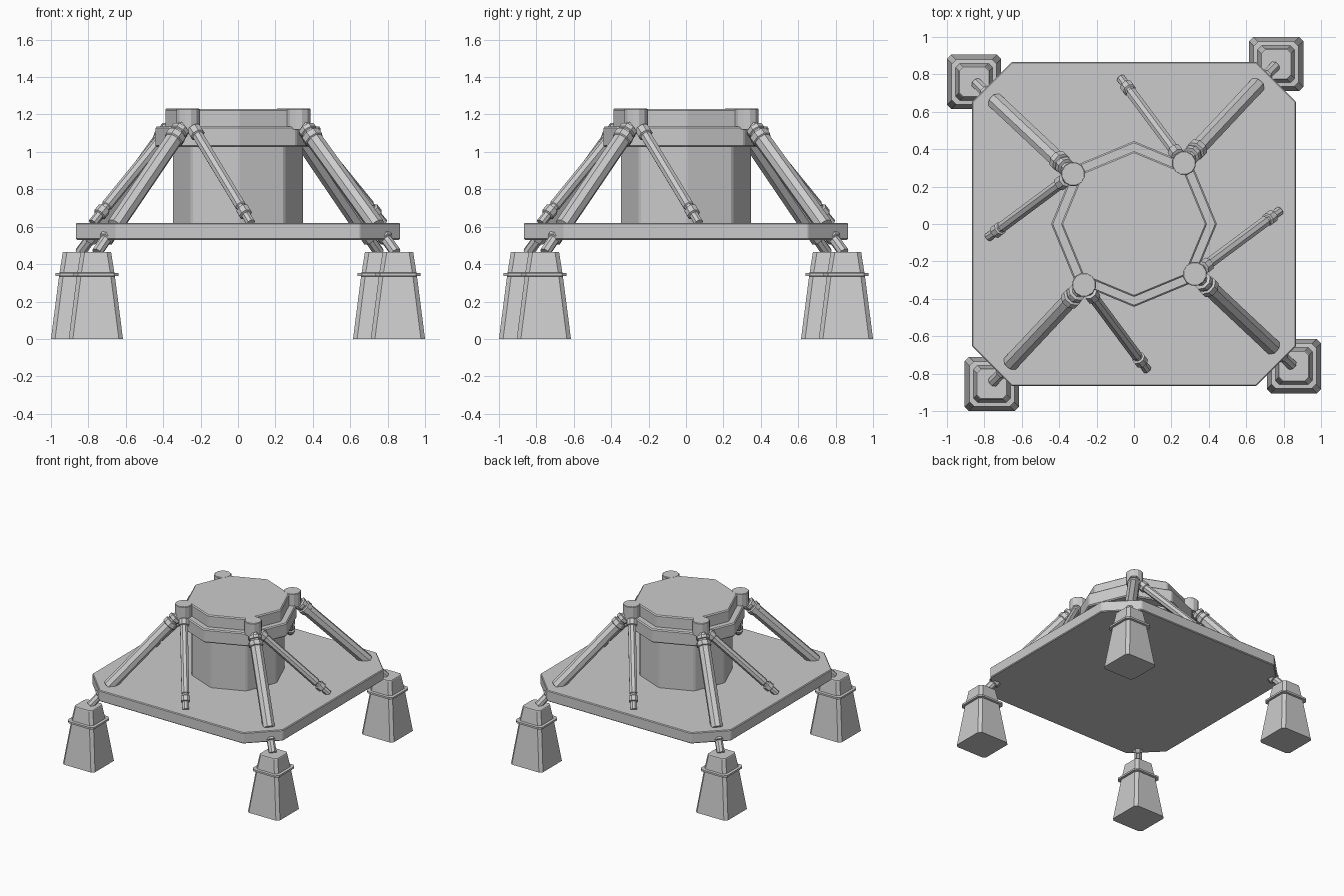
import bpy, bmesh
from math import pi, cos, sin
from mathutils import Vector, Matrix

if "Cube" in bpy.data.objects:
    bpy.data.objects.remove(bpy.data.objects["Cube"])


def loft(name, rings):
    """Skin a stack of equally sized rings and cap both ends."""
    bm = bmesh.new()
    loops = [[bm.verts.new(p) for p in ring] for ring in rings]
    n = len(loops[0])
    for a, b in zip(loops, loops[1:]):
        for i in range(n):
            j = (i + 1) % n
            bm.faces.new((a[i], a[j], b[j], b[i]))
    bm.faces.new(loops[0][::-1])
    bm.faces.new(loops[-1])
    bmesh.ops.recalc_face_normals(bm, faces=bm.faces)
    mesh = bpy.data.meshes.new(name)
    bm.to_mesh(mesh)
    bm.free()
    obj = bpy.data.objects.new(name, mesh)
    bpy.context.collection.objects.link(obj)
    return obj


def circle(r, z, n, turn=0.0):
    return [Vector((r * cos(turn + 2 * pi * i / n), r * sin(turn + 2 * pi * i / n), z))
            for i in range(n)]


def cut_square(h, c, z):
    """Square of half-width h with corners cut by c."""
    k = h - c
    return [Vector((x, y, z)) for x, y in
            ((h, -k), (h, k), (k, h), (-k, h), (-h, k), (-h, -k), (-k, -h), (k, -h))]


def lathe(name, profile, n, turn=0.0):
    return loft(name, [circle(r, z, n, turn) for r, z in profile])


def strut(name, start, end, profile):
    """Lathe a (radius, distance) profile along the line start -> end."""
    obj = lathe(name, profile, 8, pi / 8)
    d = Vector(end) - Vector(start)
    obj.data.transform(Matrix.Translation(start) @ d.to_track_quat('Z', 'Y').to_matrix().to_4x4())
    return obj


def bevel(obj, width):
    m = obj.modifiers.new("edge_bevel", 'BEVEL')
    m.width = width
    m.segments = 1
    m.limit_method = 'ANGLE'
    m.angle_limit = 0.5


# Deck plate
bevel(loft("deck_plate", [cut_square(0.867, 0.215, 0.53), cut_square(0.867, 0.215, 0.62)]), 0.006)

# Central octagonal body, collar ring and cap
bevel(lathe("body_drum", [(0.352, 0.60), (0.352, 1.04)], 8), 0.01)
bevel(lathe("body_collar", [(0.443, 1.025), (0.443, 1.135)], 8), 0.008)
bevel(lathe("body_cap", [(0.39, 1.12), (0.39, 1.23)], 8), 0.008)

# Strut profiles: thin neck, stepped collar, tube, thin rod, lower collar
MAIN = [(0.032, 0), (0.032, 0.075), (0.05, 0.08), (0.05, 0.105), (0.042, 0.11), (0.042, 0.12),
        (0.055, 0.125), (0.055, 0.16), (0.047, 0.165), (0.047, 0.81), (0.03, 0.815),
        (0.03, 0.865), (0.042, 0.87), (0.042, 0.91), (0.03, 0.915), (0.03, 1.01)]
BRACE = [(0.024, 0), (0.024, 0.07), (0.04, 0.075), (0.04, 0.12), (0.031, 0.125),
         (0.031, 0.66), (0.026, 0.665), (0.026, 0.68), (0.037, 0.685), (0.037, 0.725),
         (0.025, 0.73), (0.025, 0.79)]
# Foot sections: (half-width, corner cut, height)
FOOT = [(0.145, 0.022, 0), (0.102, 0.022, 0.335), (0.12, 0.024, 0.337), (0.12, 0.024, 0.352),
        (0.099, 0.022, 0.354), (0.082, 0.022, 0.462), (0.079, 0.021, 0.466)]

# Four corner assemblies, each a quarter turn from the last
for i in range(4):
    parts = []
    # Foot pad
    foot = loft(f"foot_{i}", [cut_square(h, c, z) for h, c, z in FOOT])
    foot.data.transform(Matrix.Translation((0.76, 0.855, 0)))
    parts.append(foot)
    # Upper knob holding both struts
    knob = lathe(f"strut_knob_{i}", [(0.065, 1.12), (0.065, 1.227), (0.061, 1.231)], 12, pi / 12)
    knob.data.transform(Matrix.Translation((0.267, 0.325, 0)))
    parts.append(knob)
    # Main leg strut and side brace
    parts.append(strut(f"leg_strut_{i}", (0.267, 0.325, 1.18), (0.755, 0.845, 0.46), MAIN))
    parts.append(strut(f"side_brace_{i}", (0.267, 0.325, 1.175), (-0.075, 0.785, 0.61), BRACE))
    for p in parts:
        p.data.transform(Matrix.Rotation(i * pi / 2, 4, 'Z'))
